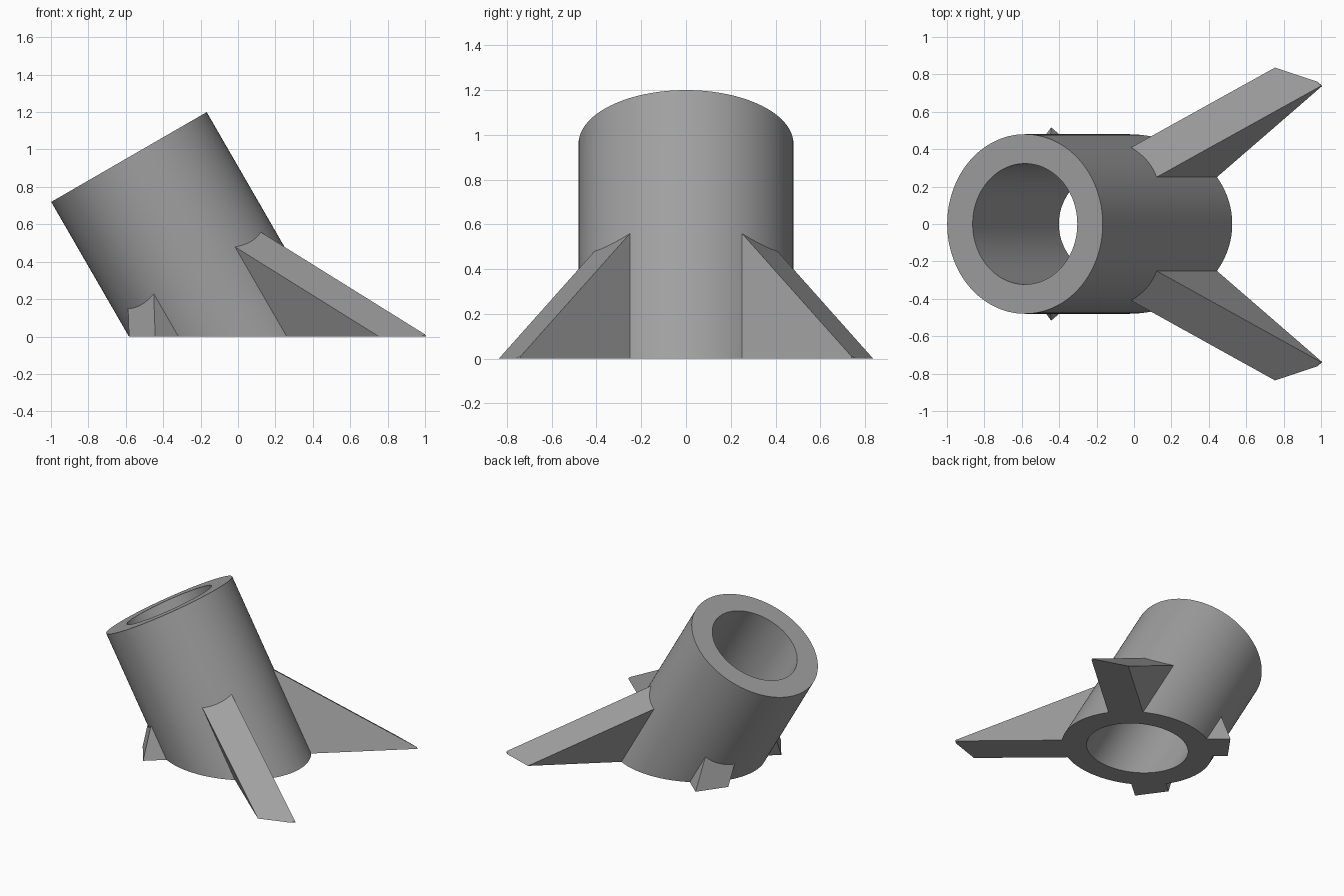
import bpy, bmesh, math
from mathutils import Matrix, Vector

if "Cube" in bpy.data.objects:
    bpy.data.objects.remove(bpy.data.objects["Cube"])

TILT = math.radians(30)
R_OUT, R_IN, LENGTH = 0.48, 0.323, 1.108
SIDES = 128
FIN_HALF, FIN_TIP = 0.112, 1.156
# Tube frame: local z runs along the leaning axis, origin where it meets the ground
FRAME = Matrix.Translation((-0.029, 0, 0)) @ Matrix.Rotation(-TILT, 4, 'Y')

grey = bpy.data.materials.new("grey")
grey.diffuse_color = (0.35, 0.35, 0.35, 1)
grey.use_nodes = True
grey.node_tree.nodes["Principled BSDF"].inputs["Base Color"].default_value = grey.diffuse_color


def finish(bm, name):
    bmesh.ops.recalc_face_normals(bm, faces=bm.faces)
    mesh = bpy.data.meshes.new(name)
    bm.to_mesh(mesh)
    bm.free()
    obj = bpy.data.objects.new(name, mesh)
    bpy.context.collection.objects.link(obj)
    mesh.materials.append(grey)
    return obj


def ring(bm, radius, top):
    verts = []
    for i in range(SIDES):
        a = math.tau * i / SIDES
        u, v = radius * math.cos(a), radius * math.sin(a)
        w = LENGTH if top else -u * math.tan(TILT)
        verts.append(bm.verts.new(FRAME @ Vector((u, v, w))))
    return verts


# Hollow leaning tube, square-cut at the top and cut level with the ground
bm = bmesh.new()
loops = [ring(bm, R_OUT, False), ring(bm, R_OUT, True),
         ring(bm, R_IN, True), ring(bm, R_IN, False)]
for k in range(4):
    a, b = loops[k], loops[(k + 1) % 4]
    for i in range(SIDES):
        j = (i + 1) % SIDES
        bm.faces.new((a[i], a[j], b[j], b[i]))
tube = finish(bm, "tube")
bpy.context.view_layer.objects.active = tube
tube.select_set(True)
bpy.ops.object.shade_smooth_by_angle(angle=math.radians(30))


def fin(name, degrees):
    """Sloped fin hugging the tube wall, trimmed at the ground."""
    bm = bmesh.new()
    place = FRAME @ Matrix.Rotation(math.radians(degrees), 4, 'Z')
    r = R_OUT - 0.001
    half = math.asin(FIN_HALF / r)
    outline = [(r * math.cos(half * k / 6), r * math.sin(half * k / 6))
               for k in range(-6, 7)]
    outline += [(FIN_TIP, FIN_HALF), (FIN_TIP, -FIN_HALF)]
    top = [bm.verts.new(place @ Vector((x, y, 0.407 - 1.325 * (x - 0.468))))
           for x, y in outline]
    low = [bm.verts.new(place @ Vector((x, y, -1.2))) for x, y in outline]
    bm.faces.new(top)
    bm.faces.new(low[::-1])
    n = len(outline)
    for i in range(n):
        j = (i + 1) % n
        bm.faces.new((top[i], low[i], low[j], top[j]))
    bmesh.ops.bisect_plane(bm, geom=bm.verts[:] + bm.edges[:] + bm.faces[:],
                           plane_co=(0, 0, 0), plane_no=(0, 0, 1),
                           clear_inner=True)
    bmesh.ops.holes_fill(bm, edges=[e for e in bm.edges if e.is_boundary], sides=0)
    finish(bm, name)


# Long fins under the overhang side, short stubs on the other side
for side, sign in (("front", -1), ("back", 1)):
    fin("long_fin_" + side, 45 * sign)
    fin("short_fin_" + side, 135 * sign)
